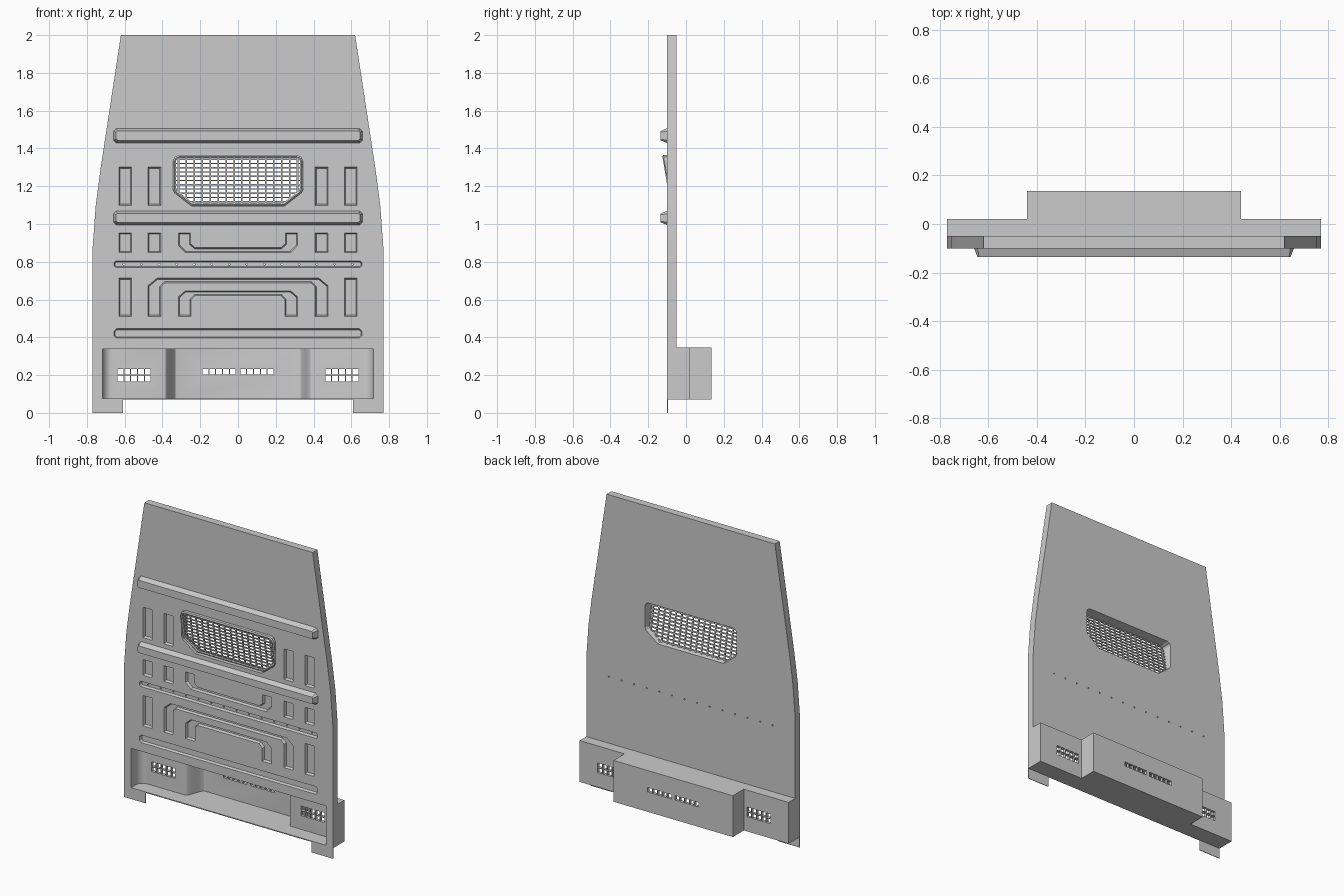
import bpy, bmesh, math
from mathutils import Vector

if "Cube" in bpy.data.objects:
    bpy.data.objects.remove(bpy.data.objects["Cube"])


def inset_loop(pts, d):
    """Mitred inward offset of a closed 2D loop."""
    n = len(pts)
    p = [Vector(q) for q in pts]
    area = sum(p[i].x * p[(i + 1) % n].y - p[(i + 1) % n].x * p[i].y for i in range(n))
    s = 1 if area > 0 else -1
    out = []
    for i in range(n):
        a = (p[i] - p[i - 1]).normalized()
        b = (p[(i + 1) % n] - p[i]).normalized()
        na, nb = Vector((-a.y, a.x)) * s, Vector((-b.y, b.x)) * s
        out.append(p[i] + (na + nb) * (d / (1 + na.dot(nb))))
    return out


def prism(bm, pts, a, b, axis='y', inset=0.0):
    """Extrude a loop from a to b along an axis, optionally tapering at b."""
    put = (lambda q, h: (q[0], h, q[1])) if axis == 'y' else (lambda q, h: (q[0], q[1], h))
    end = inset_loop(pts, inset) if inset else pts
    lo = [bm.verts.new(put(q, a)) for q in pts]
    hi = [bm.verts.new(put(q, b)) for q in end]
    n = len(pts)
    bm.faces.new(lo)
    bm.faces.new(hi[::-1])
    for i in range(n):
        bm.faces.new((lo[i], hi[i], hi[(i + 1) % n], lo[(i + 1) % n]))


def rect(x0, x1, z0, z1, c=0.0):
    if not c:
        return [(x0, z0), (x1, z0), (x1, z1), (x0, z1)]
    return [(x0 + c, z0), (x1 - c, z0), (x1, z0 + c), (x1, z1 - c),
            (x1 - c, z1), (x0 + c, z1), (x0, z1 - c), (x0, z0 + c)]


def sym(half):
    """Mirror a right-hand open path across x = 0 into a closed loop."""
    return half + [(-x, y) for x, y in reversed(half)]


def finish(name, bm):
    bmesh.ops.recalc_face_normals(bm, faces=bm.faces[:])
    me = bpy.data.meshes.new(name)
    bm.to_mesh(me)
    bm.free()
    ob = bpy.data.objects.new(name, me)
    bpy.context.collection.objects.link(ob)
    return ob


def boolean(target, tool, op):
    m = target.modifiers.new(op, 'BOOLEAN')
    m.operation, m.solver, m.object = op, 'EXACT', tool
    bpy.context.view_layer.objects.active = target
    bpy.ops.object.modifier_apply(modifier=m.name)
    bpy.data.objects.remove(tool)


# Main panel and the stepped housing behind its foot
bm = bmesh.new()
prism(bm, sym([(0.77, 0.07), (0.77, 0.87), (0.753, 1.1), (0.728, 1.29), (0.62, 2.0)]), -0.10, -0.05)
panel = finish("wall_panel", bm)
bm = bmesh.new()
prism(bm, sym([(0.77, -0.07), (0.77, 0.02), (0.44, 0.02), (0.44, 0.135)]), 0.07, 0.345, 'z')
boolean(panel, finish("housing", bm), 'UNION')

# Pressed recesses in the front
bm = bmesh.new()
loops = [rect(-0.66, 0.66, 0.765, 0.808, 0.012), rect(-0.66, 0.66, 0.392, 0.45, 0.015)]
for s in (-1, 1):
    for x0, x1, z0, z1 in ((0.56, 0.635, 1.095, 1.305), (0.405, 0.48, 1.095, 1.305),
                           (0.56, 0.635, 0.845, 0.957), (0.405, 0.48, 0.845, 0.957),
                           (0.56, 0.635, 0.507, 0.717)):
        loops.append(rect(min(s * x0, s * x1), max(s * x0, s * x1), z0, z1))
# Outer arch, inner arch and upper U channel
loops.append(sym([(0.385, 0.685), (0.405, 0.665), (0.405, 0.507), (0.48, 0.507), (0.48, 0.675), (0.43, 0.717)]))
loops.append(sym([(0.225, 0.618), (0.245, 0.597), (0.245, 0.507), (0.32, 0.507), (0.32, 0.615), (0.28, 0.65)]))
loops.append(sym([(0.225, 0.878), (0.247, 0.897), (0.247, 0.957), (0.32, 0.957), (0.32, 0.885), (0.28, 0.845)]))
for lp in loops:
    prism(bm, lp, -0.11, -0.083, 'y', 0.01)

# Foot recess with rounded pockets, and the window opening
half = [(0.717, -0.12)]
for i in range(9):
    a = math.radians(90 * i / 8)
    half.append((0.667 + 0.05 * math.cos(a), -0.05 + 0.05 * math.sin(a)))
for i in range(13):
    t = i / 12
    half.append((0.388 - 0.062 * t, 0.115 * t * t * (3 - 2 * t)))
prism(bm, sym(half), 0.076, 0.338, 'z')
window = sym([(0.245, 1.095), (0.335, 1.165), (0.345, 1.185), (0.345, 1.335), (0.335, 1.355), (0.312, 1.365)])
prism(bm, window, -0.12, -0.03)
boolean(panel, finish("recess_cutter", bm), 'DIFFERENCE')

# Vent slots and the row of fixing holes
bm = bmesh.new()
for s in (-1, 1):
    for i in range(5):
        for xs, zs, y0, y1 in ((0.478, 0.182, -0.03, 0.04), (0.478, 0.217, -0.03, 0.04),
                               (0.028, 0.217, 0.09, 0.15)):
            x = s * (xs + 0.036 * i)
            prism(bm, rect(x - 0.0155, x + 0.0155, zs - 0.015, zs + 0.015), y0, y1)
for i in range(14):
    x = -0.604 + 0.0929 * i
    prism(bm, [(x + 0.005 * math.cos(k * math.pi / 4), 0.787 + 0.005 * math.sin(k * math.pi / 4))
               for k in range(8)], -0.11, -0.03)
boolean(panel, finish("hole_cutter", bm), 'DIFFERENCE')

# Raised bars
for name, z0, z1 in (("upper_bar", 1.428, 1.507), ("middle_bar", 0.994, 1.07)):
    bm = bmesh.new()
    prism(bm, rect(-0.66, 0.66, z0, z1, 0.015), -0.098, -0.135, 'y', 0.015)
    finish(name, bm)

# Thin feet
for name, s in (("left_foot", -1), ("right_foot", 1)):
    bm = bmesh.new()
    prism(bm, rect(min(s * 0.61, s * 0.77), max(s * 0.61, s * 0.77), 0, 0.075), -0.10, -0.096)
    finish(name, bm)


# Tilted window surround
def tilt(z):
    return -0.126 + (1.365 - z) * 0.167


bm = bmesh.new()
inner = inset_loop(window, 0.016)
rings = [[(x, -0.05, z) for x, z in window],
         [(x, tilt(z) + 0.006, z) for x, z in window],
         [(x, tilt(z), z) for x, z in inset_loop(window, 0.008)],
         [(x, tilt(z) + 0.004, z) for x, z in inner],
         [(x, -0.05, z) for x, z in inset_loop(window, 0.008)]]
rings = [[bm.verts.new(co) for co in r] for r in rings]
n = len(window)
for k in range(5):
    r, q = rings[k], rings[(k + 1) % 5]
    for i in range(n):
        bm.faces.new((r[i], q[i], q[(i + 1) % n], r[(i + 1) % n]))
finish("window_surround", bm)

# Mesh grille following the tilt of the surround
bm = bmesh.new()


def grille_bar(x0, x1, z0, z1):
    v = [bm.verts.new((x, tilt(z) + d, z)) for d in (0.006, 0.014) for x, z in rect(x0, x1, z0, z1)]
    for f in ((0, 1, 2, 3), (7, 6, 5, 4), (0, 4, 5, 1), (1, 5, 6, 2), (2, 6, 7, 3), (3, 7, 4, 0)):
        bm.faces.new([v[i] for i in f])


for i in range(16):
    x = -0.315 + 0.042 * i
    low = 1.102 + max(0, abs(x) - 0.24) * 0.78
    grille_bar(x - 0.004, x + 0.004, low, 1.352)
for i in range(11):
    z = 1.118 + 0.0225 * i
    w = min(0.334, 0.24 + (z - 1.102) / 0.78)
    grille_bar(-w, w, z - 0.0035, z + 0.0035)
finish("window_grille", bm)

# Smooth only the shallow curves
bpy.ops.object.select_all(action='DESELECT')
panel.select_set(True)
bpy.context.view_layer.objects.active = panel
bpy.ops.object.shade_smooth_by_angle(angle=math.radians(25))
